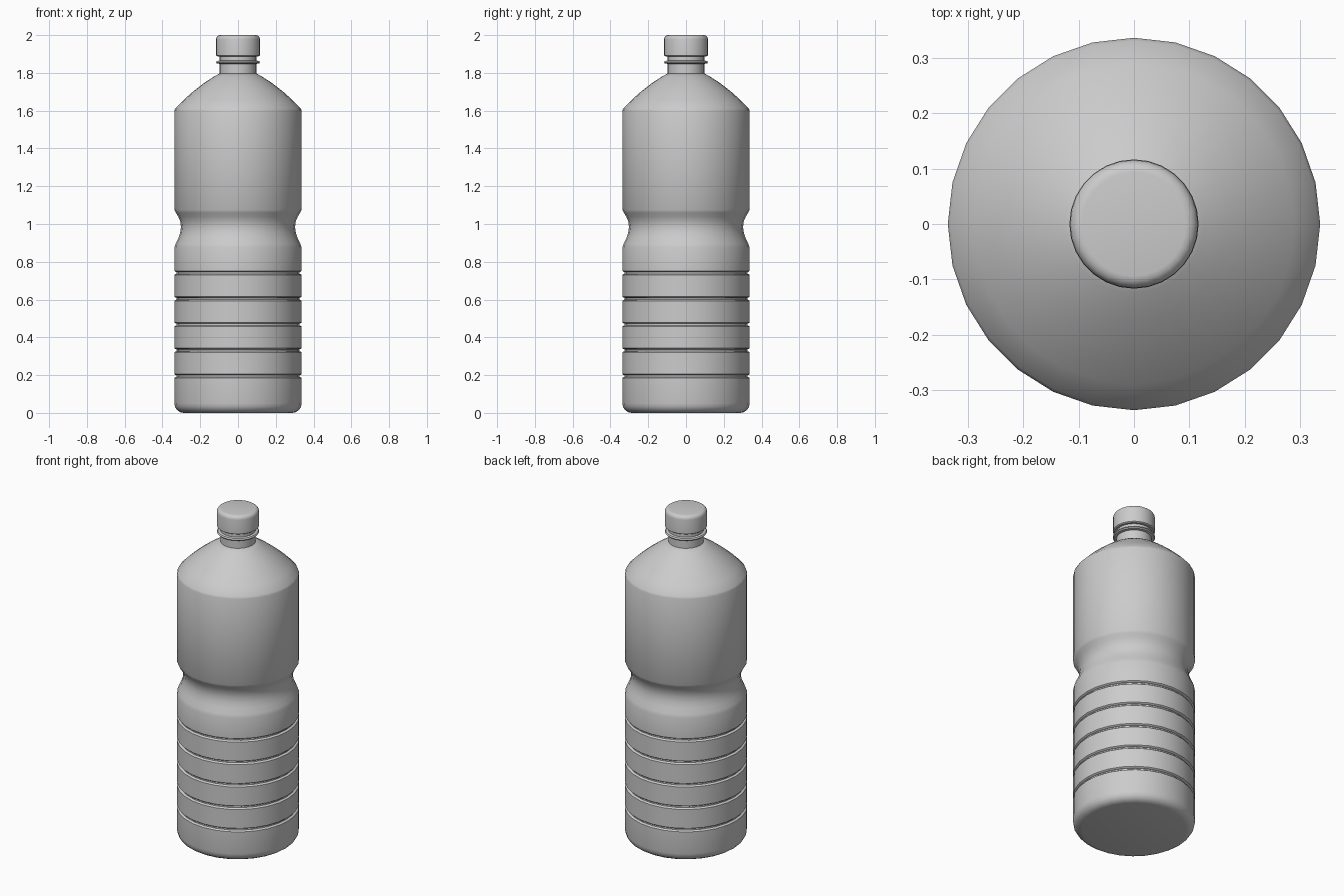
import bpy, math

SIDES = 28

cube = bpy.data.objects.get("Cube")
if cube:
    bpy.data.objects.remove(cube, do_unlink=True)

plastic = bpy.data.materials.new("grey_plastic")
plastic.use_nodes = True
GREY = (0.6, 0.6, 0.6, 1)
plastic.diffuse_color = GREY
plastic.node_tree.nodes["Principled BSDF"].inputs["Base Color"].default_value = GREY


def lathe(name, profile, angle=35):
    """Revolve (radius, height) points around z and cap both ends."""
    verts, faces = [], []
    for r, z in profile:
        for i in range(SIDES):
            a = math.tau * i / SIDES
            verts.append((r * math.cos(a), r * math.sin(a), z))
    for k in range(len(profile) - 1):
        for i in range(SIDES):
            j = (i + 1) % SIDES
            faces.append((k * SIDES + i, k * SIDES + j,
                          (k + 1) * SIDES + j, (k + 1) * SIDES + i))
    faces.append(tuple(reversed(range(SIDES))))
    top = (len(profile) - 1) * SIDES
    faces.append(tuple(range(top, top + SIDES)))
    mesh = bpy.data.meshes.new(name)
    mesh.from_pydata(verts, [], faces)
    mesh.materials.append(plastic)
    obj = bpy.data.objects.new(name, mesh)
    bpy.context.collection.objects.link(obj)
    bpy.ops.object.select_all(action="DESELECT")
    obj.select_set(True)
    bpy.context.view_layer.objects.active = obj
    bpy.ops.object.shade_smooth_by_angle(angle=math.radians(angle))
    return obj


def corner(r, z, size, start, end, steps=4):
    """Arc points about the centre (r, z), angles in degrees."""
    return [(r + size * math.cos(a), z + size * math.sin(a))
            for a in (math.radians(start + (end - start) * i / steps)
                      for i in range(steps + 1))]


R = 0.337

# Rounded base and ribbed lower body
body = corner(R - 0.05, 0.05, 0.05, -90, 0)
for n in range(5):
    z = 0.195 + n * 0.1365
    body += [(R, z - 0.011), (R - 0.004, z - 0.007), (R - 0.012, z - 0.005),
             (R - 0.012, z + 0.005), (R - 0.004, z + 0.007), (R, z + 0.011)]

# Pinched waist, upper body and shoulder
body += [(R, 0.875), (0.33, 0.895), (0.316, 0.925), (0.306, 0.955), (0.302, 0.985),
         (0.306, 1.015), (0.317, 1.04), (0.329, 1.06), (R, 1.075),
         (R, 1.6), (0.332, 1.612), (0.29, 1.655), (0.235, 1.704),
         (0.175, 1.75), (0.125, 1.782), (0.097, 1.797)]
lathe("bottle_body", body)

# Neck with its collar ring
lathe("neck", [(0.097, 1.785), (0.097, 1.848), (0.112, 1.85), (0.117, 1.856),
               (0.112, 1.863), (0.097, 1.865), (0.097, 1.9)])

# Cap with a rounded top edge
lathe("cap", [(0.109, 1.888), (0.116, 1.893)] + corner(0.094, 1.978, 0.022, 0, 90))
